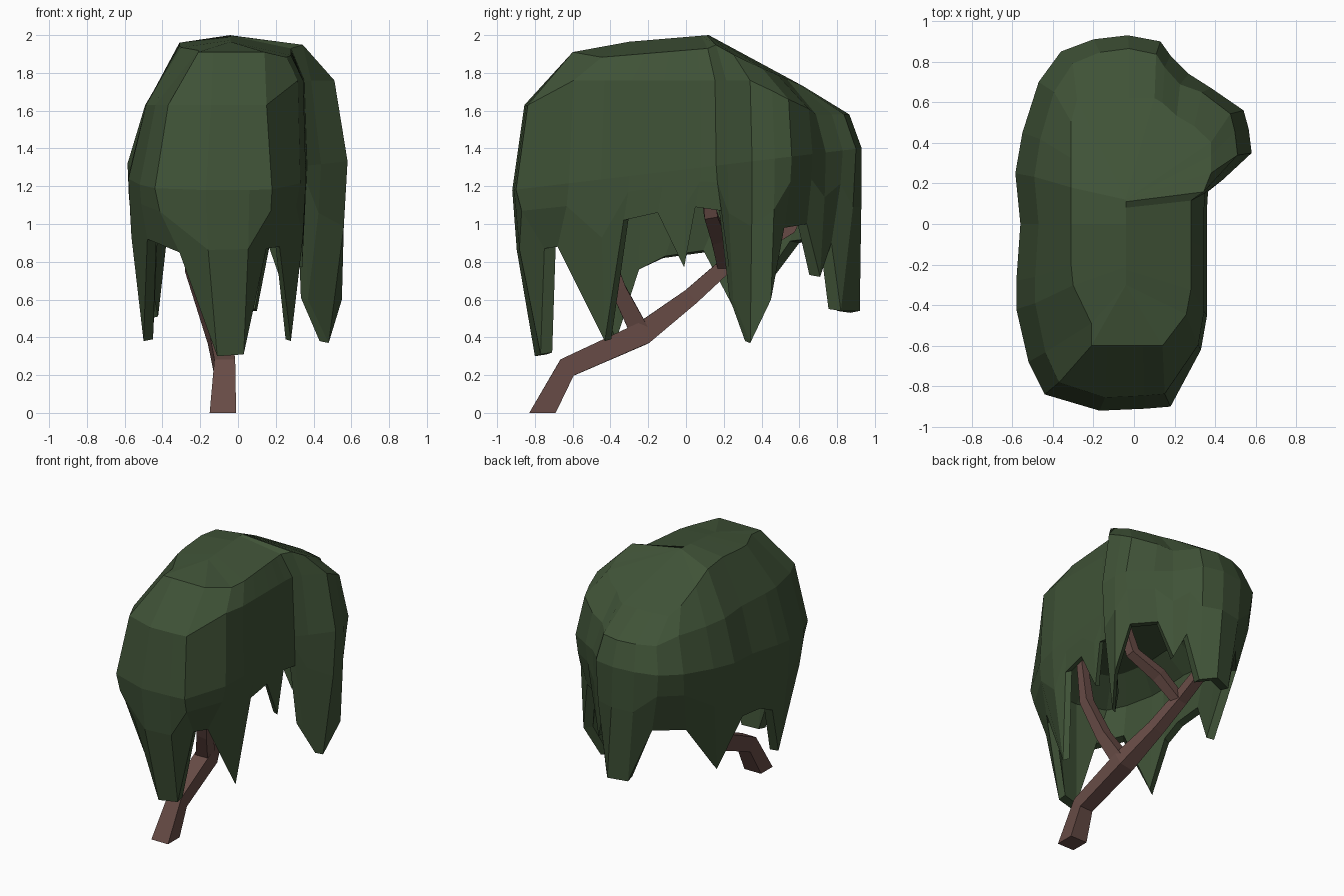
import bpy, bmesh
from mathutils import Vector

if "Cube" in bpy.data.objects:
    bpy.data.objects.remove(bpy.data.objects["Cube"])


def material(name, rgb):
    m = bpy.data.materials.new(name)
    m.diffuse_color = (*rgb, 1)
    m.use_nodes = True
    m.node_tree.nodes["Principled BSDF"].inputs["Base Color"].default_value = m.diffuse_color
    return m


def finish(name, bm, mat):
    bmesh.ops.recalc_face_normals(bm, faces=bm.faces)
    bmesh.ops.triangulate(bm, faces=[f for f in bm.faces if len(f.verts) > 4])
    me = bpy.data.meshes.new(name)
    bm.to_mesh(me)
    bm.free()
    me.materials.append(mat)
    ob = bpy.data.objects.new(name, me)
    bpy.context.collection.objects.link(ob)
    return ob


def loft(name, rings, mat):
    bm = bmesh.new()
    vs = [[bm.verts.new(p) for p in r] for r in rings]
    n = len(vs[0])
    for a, b in zip(vs, vs[1:]):
        for i in range(n):
            j = (i + 1) % n
            bm.faces.new((a[i], a[j], b[j], b[i]))
    bm.faces.new(vs[0])
    bm.faces.new(vs[-1])
    bmesh.ops.remove_doubles(bm, verts=bm.verts, dist=.002)
    return finish(name, bm, mat)


def clamp(v, lo, hi):
    return max(lo, min(hi, v))


def top_z(y):
    # height of the crown along its length
    pts = [(-1, 1.80), (-.6, 1.91), (.12, 1.97), (.3, 1.87), (.62, 1.73), (1, 1.5)]
    for (a, za), (b, zb) in zip(pts, pts[1:]):
        if y <= b:
            return za + (zb - za) * (y - a) / (b - a)
    return 1.5


leaf = material("leaf_green", (.05, .085, .038))
bark = material("bark_brown", (.135, .07, .06))

# Canopy columns: widest outline x, y, then hanging hem x, y, z
columns = [
    (-.17, -.92, -.11, -.80, .30), (.06, -.91, .03, -.77, .31), (.18, -.90, .15, -.75, .87),
    (.33, -.62, .22, -.68, .88), (.36, -.45, .28, -.43, .38), (.36, -.30, .34, -.33, 1.02),
    (.36, -.12, .35, -.15, 1.06), (.36, 0, .34, -.01, .77), (.36, .08, .35, .05, 1.09),
    (.365, .16, .35, .19, 1.07), (.44, .22, .37, .25, .60), (.58, .35, .48, .34, .37),
    (.565, .47, .55, .45, .60), (.54, .56, .47, .52, .98), (.38, .67, .32, .64, 1.0),
    (.27, .74, .24, .71, .72), (.18, .83, .17, .77, .90), (.13, .90, .10, .82, .54),
    (-.03, .93, .02, .92, .54), (-.20, .91, -.12, .87, .53), (-.36, .85, -.26, .78, .92),
    (-.47, .70, -.42, .60, .90), (-.55, .45, -.47, .30, .50), (-.585, .25, -.55, .10, .85),
    (-.56, 0, -.54, -.12, .82), (-.58, -.28, -.54, -.27, .75), (-.58, -.42, -.50, -.40, .38),
    (-.52, -.68, -.48, -.68, .92), (-.44, -.84, -.31, -.80, .85),
]

rings = [[] for _ in range(9)]
for x, y, hx, hy, hz in columns:
    right, lobe = x > .3, y > .2 and x > .36
    mz = 1.29 + .12 * y
    cy = clamp(y * .5, -.3, .12)
    uy = clamp(y * .72, -.6, .62)
    left_edge = -.31 + .1 * clamp(-y - .4, 0, .2) / .2
    ux = clamp(x * .78, left_edge, .38 if lobe else .28)
    fx, fy = (.88, .97) if lobe else (.96, .96) if right else (.84, .93)
    sz = 1.76 - .5 * clamp(y - .36, 0, .3) if right else 1.63 - .05 * (y > .7)
    profile = [
        (-.04, cy, top_z(cy) + .03),                          # ridge
        (ux, uy, top_z(uy) - .04 * (right and not lobe)),     # upper edge
        (x * fx, y * fy, sz),                                 # shoulder
        (x, y, mz),                                           # widest line
        (x + .2 * (hx - x), y + .2 * (hy - y), mz + .36 * (hz - mz)),
        (hx, hy, hz),                                         # ragged hem
        (hx * .9, hy * .92, hz + .01),                        # hem thickness
        (x * .8, y * .85, 1.14),                              # inner wall
        (x * .5, y * .6, 1.27),                               # ceiling
    ]
    for ring, p in zip(rings, profile):
        ring.append(p)


# The ridge is a single line, so its vertices are joined to the upper edge only
def canopy():
    bm = bmesh.new()
    vs = [[bm.verts.new(p) for p in r] for r in rings]
    n = len(columns)
    for a, b in zip(vs, vs[1:]):
        for i in range(n):
            j = (i + 1) % n
            bm.faces.new((a[i], a[j], b[j], b[i]))
    bm.faces.new(vs[-1])
    bmesh.ops.remove_doubles(bm, verts=bm.verts, dist=.002)
    finish("canopy", bm, leaf)


canopy()


def limb(name, path, radii, grounded=False):
    pts = [Vector(p) for p in path]
    sections = []
    for i, (p, r) in enumerate(zip(pts, radii)):
        t = (pts[min(i + 1, len(pts) - 1)] - pts[max(i - 1, 0)]).normalized()
        if grounded and i == 0:
            t = Vector((0, .001, 1)).normalized()
        u = Vector((1, 0, 0))
        u = (u - t * u.dot(t)).normalized()
        v = t.cross(u)
        ring = [p + u * a * r + v * b * r for a, b in ((-1, -1), (1, -1), (1, 1), (-1, 1))]
        if grounded and i == 0:
            for q in ring:
                q.z = 0
        sections.append(ring)
    return loft(name, sections, bark)


# Leaning trunk and the branches carrying the canopy
limb("trunk", [(-.08, -.76, 0), (-.07, -.63, .24), (-.1, -.23, .42), (-.18, .02, .61),
               (-.24, .21, .78), (-.26, .55, .98), (-.26, .68, 1.25)],
     [.07, .055, .06, .045, .04, .035, .025], True)
limb("front_branch", [(-.1, -.25, .44), (-.03, -.36, .66), (.04, -.46, .95), (.06, -.5, 1.35)],
     [.05, .04, .035, .025])
limb("side_branch", [(-.23, .2, .78), (-.08, .17, .93), (.12, .13, 1.05), (.2, .1, 1.35)],
     [.035, .04, .035, .025])
